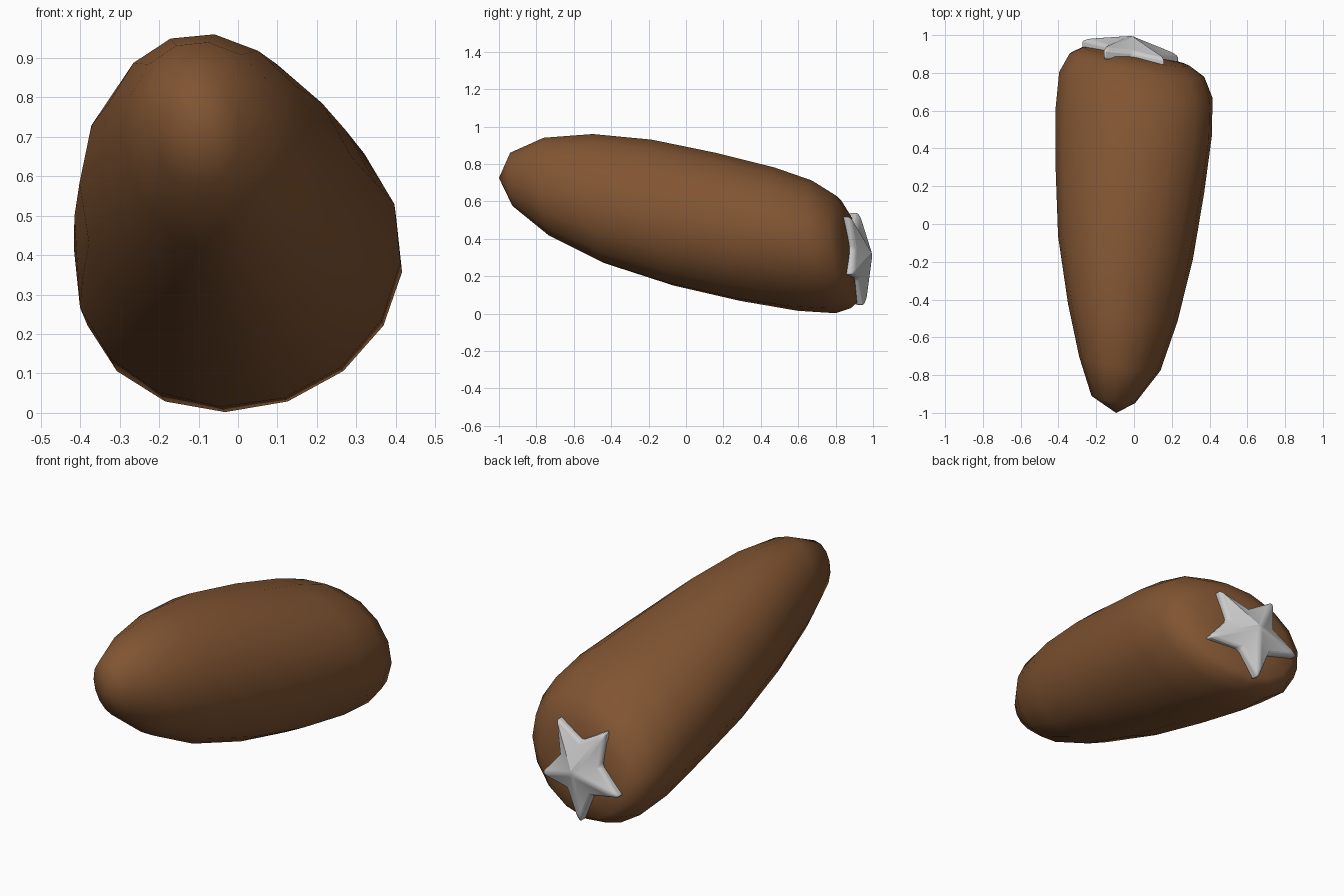
import bpy, bmesh
from math import sin, cos, pi, radians

if "Cube" in bpy.data.objects:
    bpy.data.objects.remove(bpy.data.objects["Cube"])


def make_object(name, bm):
    bmesh.ops.recalc_face_normals(bm, faces=bm.faces)
    mesh = bpy.data.meshes.new(name)
    bm.to_mesh(mesh)
    bm.free()
    ob = bpy.data.objects.new(name, mesh)
    bpy.context.collection.objects.link(ob)
    return ob


def bridge(bm, a, b):
    n = len(a)
    for i in range(n):
        bm.faces.new((a[i], a[(i + 1) % n], b[(i + 1) % n], b[i]))


def fan(bm, ring, tip):
    for i in range(len(ring)):
        bm.faces.new((ring[i], ring[(i + 1) % len(ring)], tip))


# Tapered body: oval sections
# (x, y, z, half width, half height, backward lean, sideways roll, top shift)
sections = [
    (-.11, -.93, .715, .115, .145, -.07, -.12, 0),
    (-.075, -.74, .675, .215, .265, -.08, -.14, 0),
    (-.06, -.468, .615, .29, .345, -.09, -.14, 0),
    (-.045, -.125, .54, .357, .39, -.15, -.12, .02),
    (-.022, .228, .463, .393, .395, -.155, -.09, .06),
    (-.002, .535, .398, .414, .383, -.16, -.04, .11),
    (.01, .736, .357, .406, .355, -.18, 0, .12),
    (.015, .84, .33, .357, .302, -.13, 0, .12),
    (.01, .887, .30, .282, .243, -.11, 0, .12),
    (0, .90, .30, .15, .14, -.11, 0, .12)]
SIDES = 16
bm = bmesh.new()
rings = []
for x, y, z, rx, rz, lean, roll, shift in sections:
    ring = []
    for i in range(SIDES):
        a = 2 * pi * i / SIDES
        dx, dz = rx * cos(a), rz * sin(a)
        ring.append(bm.verts.new((x + dx + shift * dz,
                                  y - .17 * dx + lean * dz,
                                  z + dz + roll * dx)))
    rings.append(ring)
for a, b in zip(rings, rings[1:]):
    bridge(bm, a, b)
fan(bm, rings[0], bm.verts.new((-.095, -1.0, .725)))
fan(bm, rings[-1], bm.verts.new((0, .90, .30)))
body = make_object("tapered_body", bm)
body.data.polygons.foreach_set("use_smooth", [True] * len(body.data.polygons))
brown = bpy.data.materials.new("brown")
brown.diffuse_color = (.22, .09, .032, 1)
brown.use_nodes = True
brown.node_tree.nodes["Principled BSDF"].inputs["Base Color"].default_value = brown.diffuse_color
body.data.materials.append(brown)

# Raised star on the back end, one point down, ridged to a central peak
bm = bmesh.new()
layers = []
for y in (.87, .93):
    layer = []
    for i in range(10):
        r = .275 if i % 2 == 0 else .142
        a = -pi / 2 + pi * i / 5 - radians(4)
        dx, dz = r * cos(a), r * sin(a)
        layer.append(bm.verts.new((-.015 + dx, y - .17 * dx - .11 * dz, .312 + dz)))
    layers.append(layer)
bridge(bm, *layers)
fan(bm, layers[0], bm.verts.new((-.015, .87, .312)))
fan(bm, layers[1], bm.verts.new((-.015, 1.0, .312)))
star = make_object("star_end_cap", bm)
bevel = star.modifiers.new("rounded_edges", "BEVEL")
bevel.width = .016
bevel.segments = 3
bevel.limit_method = 'ANGLE'
bevel.angle_limit = radians(48)

bpy.ops.object.select_all(action='DESELECT')
star.select_set(True)
bpy.context.view_layer.objects.active = star
bpy.ops.object.shade_smooth_by_angle(angle=radians(40))
